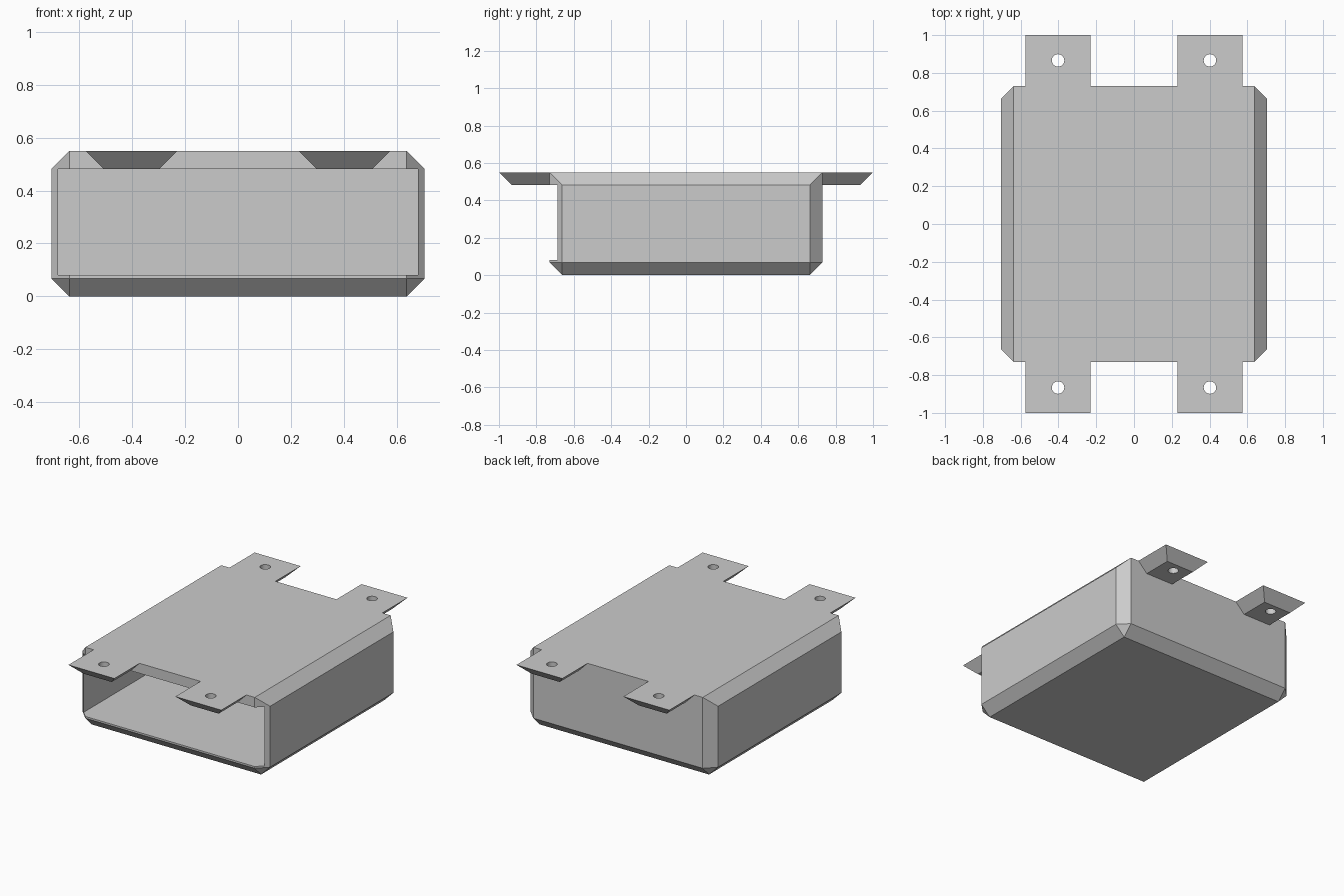
import bpy
import bmesh
from mathutils import Matrix

if "Cube" in bpy.data.objects:
    bpy.data.objects.remove(bpy.data.objects["Cube"], do_unlink=True)

HALF_X, HALF_Y, TOP = 0.705, 0.73, 0.55
CHAMFER = 0.068
TAB_END = 1.0
TAB_X, TAB_HALF = 0.402, 0.173
HOLE_Y, HOLE_RADIUS = 0.866, 0.033
SIGNS = (-1, 1)

grey = bpy.data.materials.new("plain grey")
grey.use_nodes = True
grey.diffuse_color = (0.6, 0.6, 0.6, 1)
grey.node_tree.nodes["Principled BSDF"].inputs["Base Color"].default_value = (0.6, 0.6, 0.6, 1)


def make_object(name, bm):
    bmesh.ops.recalc_face_normals(bm, faces=bm.faces)
    mesh = bpy.data.meshes.new(name)
    bm.to_mesh(mesh)
    bm.free()
    mesh.materials.append(grey)
    obj = bpy.data.objects.new(name, mesh)
    bpy.context.collection.objects.link(obj)
    return obj


def hull(name, points):
    """Convex solid around the points, with flat areas merged into single faces."""
    bm = bmesh.new()
    for p in points:
        bm.verts.new(p)
    bmesh.ops.convex_hull(bm, input=bm.verts)
    bmesh.ops.dissolve_limit(bm, angle_limit=0.01, verts=bm.verts, edges=bm.edges)
    return make_object(name, bm)


def block(name, low, high):
    return hull(name, [(x, y, z) for x in (low[0], high[0])
                       for y in (low[1], high[1]) for z in (low[2], high[2])])


def cut(obj, cutter):
    """Subtract the cutter from the object and remove the cutter."""
    cutter.hide_render = True
    mod = obj.modifiers.new("cut", 'BOOLEAN')
    mod.operation = 'DIFFERENCE'
    mod.solver = 'EXACT'
    mod.object = cutter
    bpy.ops.object.select_all(action='DESELECT')
    bpy.context.view_layer.objects.active = obj
    obj.select_set(True)
    bpy.ops.object.modifier_apply(modifier=mod.name)
    bpy.data.objects.remove(cutter, do_unlink=True)


# Housing: chamfered everywhere except the top front and top back edges
in_x, in_y = HALF_X - CHAMFER, HALF_Y - CHAMFER
corner = [(in_x, in_y, 0),
          (HALF_X, in_y, CHAMFER), (in_x, HALF_Y, CHAMFER),
          (HALF_X, in_y, TOP - CHAMFER), (in_x, HALF_Y, TOP)]
housing = hull("housing", [(sx * x, sy * y, z) for sx in SIGNS for sy in SIGNS
                           for x, y, z in corner])

# Hollow interior, open at the front
cut(housing, block("cavity_cutter", (-0.68, -0.9, 0.08), (0.68, 0.65, TOP - CHAMFER)))

# Mounting tabs: bevelled underneath, each with a screw hole
for sy, end in zip(SIGNS, ("front", "back")):
    for sx, side in zip(SIGNS, ("right", "left")):
        points = []
        for inset, z in ((0, TOP), (CHAMFER, TOP - CHAMFER)):
            for s in SIGNS:
                x = sx * TAB_X + s * (TAB_HALF - inset)
                points += [(x, sy * HALF_Y, z), (x, sy * (TAB_END - inset), z)]
        tab = hull(f"{end}_{side}_mounting_tab", points)

        drill = bmesh.new()
        bmesh.ops.create_cone(drill, cap_ends=True, segments=32, radius1=HOLE_RADIUS,
                              radius2=HOLE_RADIUS, depth=0.4,
                              matrix=Matrix.Translation((sx * TAB_X, sy * HOLE_Y, TOP)))
        cut(tab, make_object("hole_cutter", drill))
        bpy.ops.object.shade_smooth_by_angle()
